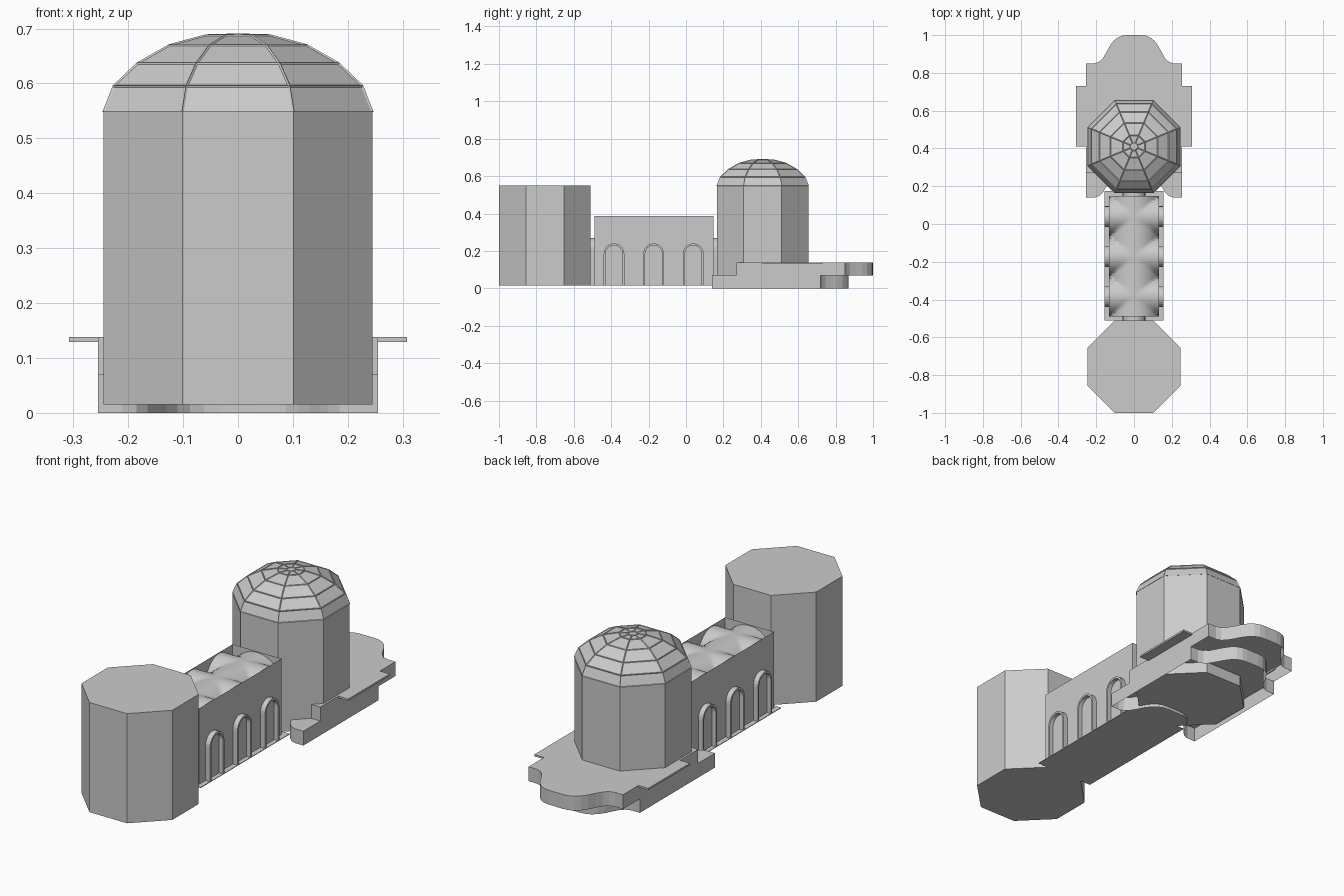
import bpy
from math import pi, sin, cos, tan, sqrt

if "Cube" in bpy.data.objects:
    bpy.data.objects.remove(bpy.data.objects["Cube"])

BASE = 0.015


def make(name, verts, faces):
    me = bpy.data.meshes.new(name)
    me.from_pydata(verts, [], faces)
    me.update()
    ob = bpy.data.objects.new(name, me)
    bpy.context.collection.objects.link(ob)
    return ob


def prism(name, pts, z0, z1, bottom=True, top=True):
    """Extrude a counter-clockwise xy outline upwards."""
    n = len(pts)
    verts = [(x, y, z0) for x, y in pts] + [(x, y, z1) for x, y in pts]
    faces = [(i, (i + 1) % n, n + (i + 1) % n, n + i) for i in range(n)]
    if bottom:
        faces.append(tuple(reversed(range(n))))
    if top:
        faces.append(tuple(range(n, 2 * n)))
    return make(name, verts, faces)


def rect(x0, x1, y0, y1):
    return [(x0, y0), (x1, y0), (x1, y1), (x0, y1)]


def octagon(apothem, cy):
    r = apothem / cos(pi / 8)
    return [(r * cos(pi / 8 + i * pi / 4), cy + r * sin(pi / 8 + i * pi / 4))
            for i in range(8)]


def arch(half, spring, segs=12):
    """Arched outline (u, z), from right foot over the top to left foot."""
    return ([(half, BASE)] +
            [(half * cos(pi * i / segs), spring + half * sin(pi * i / segs))
             for i in range(segs + 1)] + [(-half, BASE)])


def tube(name, outer, inner, place, d0, d1, panel):
    """Arched hood between depths d0 and d1, closed by a back panel."""
    n = len(outer)
    verts = []
    for prof, d in ((outer, d0), (outer, d1), (inner, d1), (inner, panel)):
        verts += [place(u, z, d) for u, z in prof]
    faces = []
    for k in range(3):
        for i in range(n - 1):
            a = k * n + i
            faces.append((a, a + 1, a + 1 + n, a + n))
    faces.append(tuple(range(3 * n, 4 * n)))
    return make(name, verts, faces)


# Octagonal towers
prism("front_tower", octagon(0.245, -0.755), BASE, 0.55)
prism("domed_tower", octagon(0.245, 0.41), BASE, 0.547, top=False)

# Faceted dome and the thin bars along its edges
rings = [(0.245, 0.547), (0.226, 0.595), (0.183, 0.636), (0.125, 0.669),
         (0.058, 0.687), (0.02, 0.688)]
verts = [(x, y, z) for a, z in rings for x, y in octagon(a, 0.41)]
faces = [(k * 8 + i, k * 8 + (i + 1) % 8, k * 8 + 8 + (i + 1) % 8, k * 8 + 8 + i)
         for k in range(len(rings) - 1) for i in range(8)]
faces.append(tuple(range(len(verts) - 8, len(verts))))
make("dome", verts, faces)
bars = make("dome_bars", verts, faces)
wire = bars.modifiers.new("bars", 'WIREFRAME')
wire.thickness = 0.005

# Nave floor and open-topped walls
X, Y0, Y1 = 0.132, -0.49, 0.147
prism("nave_floor", rect(-0.157, 0.157, -0.51, 0.175), BASE, BASE + 0.003)
prism("nave_walls", rect(-X, X, Y0, Y1), BASE, 0.388, bottom=False, top=False)

# Three groin vaults as one height field
NX, NB = 24, 20
bay = (Y1 - Y0) / 3
verts, faces = [], []
for j in range(3 * NB + 1):
    v = 2 * (j % NB) / NB - 1
    for i in range(NX + 1):
        u = -cos(pi * i / NX)
        h = max(sqrt(max(0, 1 - u * u)), sqrt(max(0, 1 - v * v)))
        verts.append((X * u, Y0 + bay * j / NB, 0.255 + 0.128 * h))
for j in range(3 * NB):
    for i in range(NX):
        a = j * (NX + 1) + i
        faces.append((a, a + 1, a + NX + 2, a + NX + 1))
vault = make("groin_vaults", verts, faces)
bpy.context.view_layer.objects.active = vault
vault.select_set(True)
bpy.ops.object.shade_smooth_by_angle(angle=0.6)

# Arched window hoods along both sides
for s in (-1, 1):
    for k in range(3):
        cy = -0.385 + 0.212 * k
        tube("side_arch", arch(0.055, 0.185), arch(0.045, 0.185),
             lambda u, z, d: (s * d, cy + s * u, z), X, 0.157, X + 0.004)

# Arched links between nave and towers
for s, d0, d1 in ((-1, -Y0, 0.51), (1, Y1, 0.166)):
    tube("tower_link", arch(0.06, 0.21), arch(0.05, 0.21),
         lambda u, z, d: (-s * u, s * d, z), d0, d1, d0 + 0.002)

# Two terrace steps: bell-shaped nose, matching hollow at the start, open below
half_bell = [(0.21, 0), (0.185, 0.008), (0.165, 0.027), (0.148, 0.055),
             (0.13, 0.09), (0.11, 0.118), (0.087, 0.137), (0.062, 0.147),
             (0.035, 0.15)]
bell = half_bell + [(-x, y) for x, y in reversed(half_bell)]
for name, y, z in (("lower_step", 0.14, 0.0), ("upper_step", 0.27, 0.068)):
    outline = ([(0.255, y), (0.255, y + 0.58)] +
               [(a, y + 0.58 + b) for a, b in bell] +
               [(-0.255, y + 0.58), (-0.255, y)] +
               [(a, y + b) for a, b in reversed(bell)])
    prism(name, outline, z, z + 0.07, bottom=False)

# Side ledges of the upper step
for s in (-1, 1):
    a, b = sorted((s * 0.25, s * 0.308))
    prism("side_ledge", rect(a, b, 0.41, 0.73), 0.129, 0.138)
